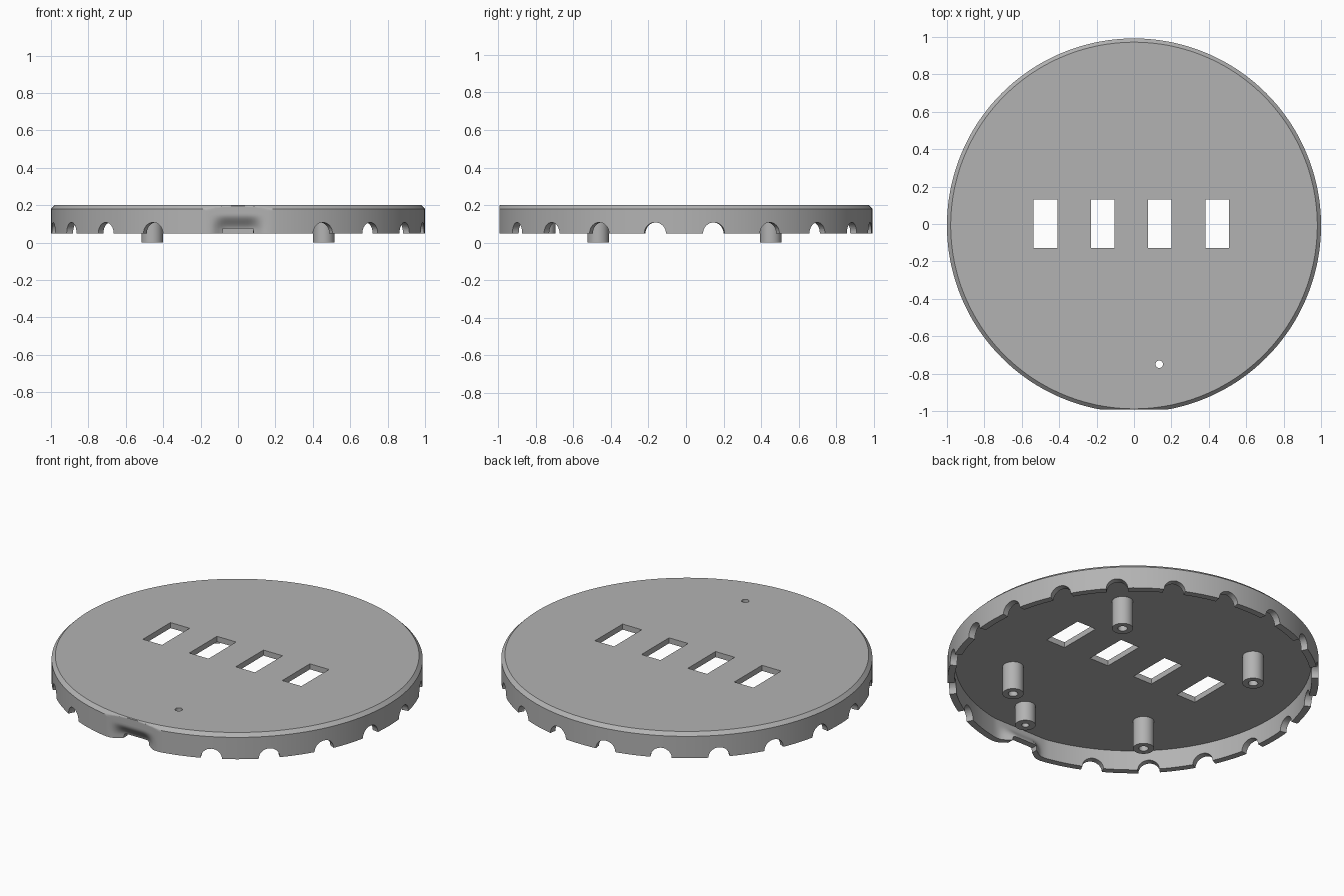
import bpy
import bmesh
import math
from mathutils import Matrix, Vector

if "Cube" in bpy.data.objects:
    bpy.data.objects.remove(bpy.data.objects["Cube"])

CY = -0.008        # centre of the disc along y
BOTTOM, TOP, CEILING = 0.05, 0.2, 0.167
WALL = 0.038

grey = bpy.data.materials.new("plain grey")
grey.use_nodes = True
grey.diffuse_color = (0.45, 0.45, 0.45, 1)
grey.node_tree.nodes["Principled BSDF"].inputs["Base Color"].default_value = grey.diffuse_color


def finish(bm, name):
    bmesh.ops.recalc_face_normals(bm, faces=bm.faces)
    mesh = bpy.data.meshes.new(name)
    bm.to_mesh(mesh)
    bm.free()
    mesh.materials.append(grey)
    obj = bpy.data.objects.new(name, mesh)
    bpy.context.collection.objects.link(obj)
    return obj


def lathe(profile, steps, cap_ends=True):
    """Revolve (radius, z) points into stacked rings."""
    bm = bmesh.new()
    rings = []
    for r, z in profile:
        rings.append([bm.verts.new((r * math.cos(a), r * math.sin(a), z))
                      for a in (math.tau * i / steps for i in range(steps))])
    for low, high in zip(rings, rings[1:]):
        for i in range(steps):
            j = (i + 1) % steps
            bm.faces.new((low[i], low[j], high[j], high[i]))
    if cap_ends:
        bm.faces.new(rings[0])
        bm.faces.new(rings[-1])
    return bm


def smooth(obj):
    bpy.ops.object.select_all(action='DESELECT')
    obj.select_set(True)
    bpy.context.view_layer.objects.active = obj
    bpy.ops.object.shade_smooth_by_angle(angle=math.radians(30))


def ease(v, full, none):
    t = min(1, max(0, (none - v) / (none - full)))
    return t * t * (3 - 2 * t)


# Shallow lid: chamfered top, outer wall, rim, inner wall, ceiling
levels = 12
outer = [(1, 0.18 + (BOTTOM - 0.18) * i / levels) for i in range(levels + 1)]
inner = [(1 - WALL, BOTTOM + (CEILING - BOTTOM) * i / levels) for i in range(levels + 1)]
chamfer = [(0.98 + 0.004 * i, TOP - 0.004 * i) for i in range(5)]
bm = lathe(chamfer + outer + inner, 360)

# Finger scoop: press the front of the wall inwards, deeper at the bottom
for v in bm.verts:
    r = math.hypot(v.co.x, v.co.y)
    if v.co.y < -0.9:
        limit = -0.984 + 0.045 * ease(abs(v.co.x), 0.06, 0.15) * ease(v.co.z, 0.07, 0.15)
        if r < 0.97:
            limit += WALL
        v.co.y = max(v.co.y, limit)
bmesh.ops.translate(bm, verts=bm.verts, vec=(0, CY, 0))
lid = finish(bm, "lid")

# Cutter for the openings
bm = bmesh.new()


def cut_box(centre, size):
    return bmesh.ops.create_cube(bm, size=1, matrix=Matrix.Translation(centre)
                                 @ Matrix.Diagonal((*size, 1)))["verts"]


def cut_cylinder(matrix, radius, depth):
    bmesh.ops.create_cone(bm, cap_ends=True, segments=32, radius1=radius,
                          radius2=radius, depth=depth, matrix=matrix)


# Four windows in a row
for i in range(4):
    cut_box((-0.473 + 0.3057 * i, 0.0015, 0.19), (0.126, 0.26, 0.1))

# Small round hole near the front
PIN = Vector((0.135, -0.75, 0))
cut_cylinder(Matrix.Translation(PIN + Vector((0, 0, 0.19))), 0.02, 0.1)

# Half-round notches around the rim, skipping the two beside the scoop
for k in range(20):
    degrees = 9 + 18 * k
    if abs(degrees - 270) < 10:
        continue
    turn = Matrix.Rotation(math.radians(degrees), 4, 'Z')
    cut_cylinder(Matrix.Translation((0, CY, BOTTOM)) @ turn
                 @ Matrix.Translation((0.98, 0, 0))
                 @ Matrix.Rotation(math.pi / 2, 4, 'Y'), 0.058, 0.2)

# Low tapered slot under the scoop
for v in cut_box((0, -0.95, 0.05), (0.18, 0.25, 0.05)):
    if v.co.z > 0.05:
        v.co.x *= 0.88

cutter = finish(bm, "opening_cutter")
cutter.hide_render = True
mod = lid.modifiers.new("openings", 'BOOLEAN')
mod.operation = 'DIFFERENCE'
mod.solver = 'EXACT'
mod.object = cutter
bpy.context.view_layer.objects.active = lid
bpy.ops.object.modifier_apply(modifier=mod.name)
bpy.data.objects.remove(cutter)
smooth(lid)

# Four hollow support posts
for side, x in (("left", 0.459), ("right", -0.459)):
    for end, y in (("front", -0.459), ("back", 0.459)):
        bm = lathe([(0.026, 0.14), (0.026, 0), (0.057, 0), (0.057, CEILING + 0.005)], 48)
        bmesh.ops.translate(bm, verts=bm.verts, vec=(x, y + CY, 0))
        smooth(finish(bm, f"{end}_{side}_post"))

# Short tube below the small hole
bm = lathe([(0.02, CEILING), (0.02, BOTTOM), (0.055, BOTTOM), (0.055, CEILING)], 48, False)
bmesh.ops.translate(bm, verts=bm.verts, vec=PIN)
smooth(finish(bm, "pin_tube"))
